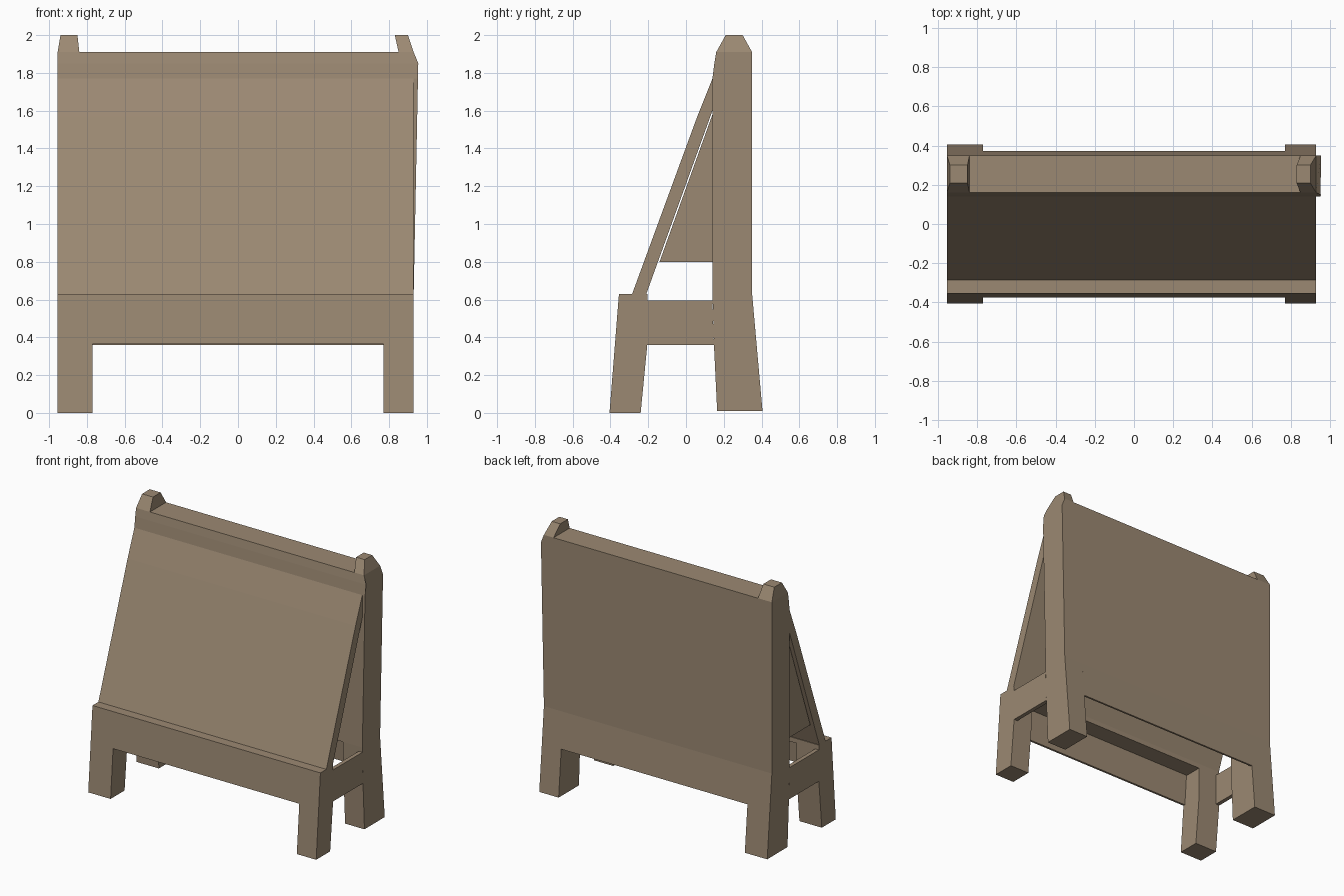
import bpy
import bmesh

cube = bpy.data.objects.get("Cube")
if cube:
    bpy.data.objects.remove(cube, do_unlink=True)

wood = bpy.data.materials.new("weathered brown wood")
wood.use_nodes = True
colour = (0.33, 0.25, 0.17, 1)
wood.diffuse_color = colour
wood.node_tree.nodes["Principled BSDF"].inputs["Base Color"].default_value = colour

LEFT, RIGHT = 0.93, -0.955


def finish(name, bm):
    bmesh.ops.recalc_face_normals(bm, faces=bm.faces)
    mesh = bpy.data.meshes.new(name)
    bm.to_mesh(mesh)
    bm.free()
    mesh.materials.append(wood)
    obj = bpy.data.objects.new(name, mesh)
    bpy.context.collection.objects.link(obj)
    return obj


def prism(name, profile, x0, x1, bend=None):
    """Extrude a (y, z) outline along x, optionally reshaping the x ends."""
    bm = bmesh.new()
    face = bm.faces.new([bm.verts.new((x0, y, z)) for y, z in profile])
    made = bmesh.ops.extrude_face_region(bm, geom=[face])
    for v in made["geom"]:
        if isinstance(v, bmesh.types.BMVert):
            v.co.x = x1
    if bend:
        for v in bm.verts:
            v.co.x = bend(v.co.x, v.co.z)
    return finish(name, bm)


# Upright board, its left end swelling slightly towards the top
def swell(x, z):
    if x < 0 or z > 1.9:
        return x
    return x + 0.02 * (z - 0.63)


prism("upright_board",
      [(0.14, 0.63), (0.14, 1.77), (0.15, 1.85), (0.16, 1.91),
       (0.35, 1.91), (0.35, 1.85), (0.35, 0.63)], RIGHT, LEFT, swell)

# Tapered post tops
post = [(0.16, 1.91), (0.35, 1.91), (0.30, 2.0), (0.21, 2.0)]
prism("right_post_top", post, RIGHT, -0.84,
      lambda x, z: x if z < 1.95 else (-0.94 if x < -0.9 else -0.85))
prism("left_post_top", post, 0.85, LEFT,
      lambda x, z: x if z < 1.95 else (0.90 if x > 0.9 else 0.83))

# Sloping front board
prism("sloping_board",
      [(-0.285, 0.63), (0.06, 1.57), (0.14, 1.77), (0.14, 1.6), (-0.21, 0.63)],
      RIGHT, LEFT)

# Legs and side rails
for side, outer, inner in (("left", LEFT, 0.77), ("right", RIGHT, -0.77)):
    prism(side + "_back_leg",
          [(0.165, 0.01), (0.405, 0.01), (0.35, 0.63), (0.14, 0.63), (0.148, 0.36)],
          outer, inner)
    prism(side + "_front_leg",
          [(-0.405, 0), (-0.24, 0), (-0.205, 0.36), (-0.205, 0.63), (-0.355, 0.63)],
          outer, inner)
    step = 0.03 if outer > 0 else -0.03
    prism(side + "_side_rail",
          [(-0.205, 0.36), (0.148, 0.36), (0.14, 0.595), (-0.205, 0.595)],
          outer, outer - step)

# Thin aprons and the ledge under the sloping board
prism("back_apron", [(0.35, 0.63), (0.374, 0.36), (0.36, 0.36), (0.335, 0.63)], -0.77, 0.77)
prism("front_apron", [(-0.355, 0.63), (-0.376, 0.365), (-0.36, 0.365), (-0.34, 0.63)], -0.77, 0.77)
prism("front_ledge", [(-0.34, 0.63), (-0.205, 0.63), (-0.205, 0.595), (-0.34, 0.595)], -0.77, 0.77)

# Inner web closing the upper part of the right end
prism("inner_web", [(-0.14, 0.8), (0.14, 0.8), (0.14, 1.58)], -0.93, -0.91)
